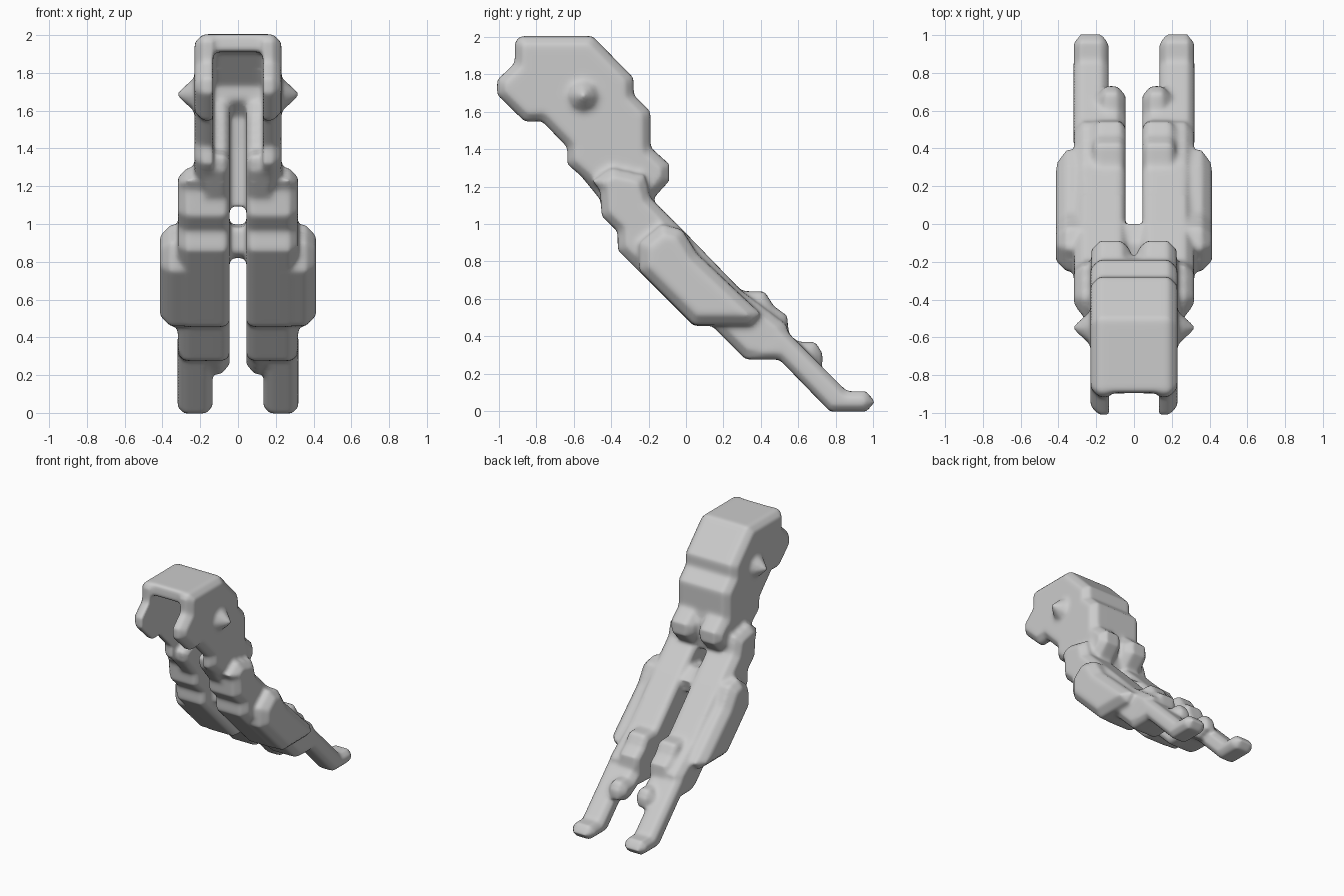
import bpy, bmesh, math
from mathutils import Matrix

parts = []


def add_part(name, bm):
    bmesh.ops.recalc_face_normals(bm, faces=bm.faces)
    me = bpy.data.meshes.new(name)
    bm.to_mesh(me)
    bm.free()
    ob = bpy.data.objects.new(name, me)
    bpy.context.collection.objects.link(ob)
    parts.append(ob)


def slab(name, x0, x1, profile, inner=0.0, outer=0.035):
    """Extrude a (y, z) profile from x0 to x1, rounding either cap rim."""
    bm = bmesh.new()
    rings = [[bm.verts.new((x, y, z)) for y, z in profile] for x in (x0, x1)]
    n = len(profile)
    for r in rings:
        bm.faces.new(r)
    for i in range(n):
        j = (i + 1) % n
        bm.faces.new((rings[0][i], rings[0][j], rings[1][j], rings[1][i]))
    bmesh.ops.recalc_face_normals(bm, faces=bm.faces)
    for x, amount in ((x0, inner), (x1, outer)):
        if amount:
            rim = [e for e in bm.edges if all(abs(v.co.x - x) < 1e-5 for v in e.verts)]
            bmesh.ops.bevel(bm, geom=rim, offset=amount, segments=1,
                            profile=0.5, affect='EDGES', clamp_overlap=True)
    add_part(name, bm)


# Hood: cheek wall, then the roof and back that leave the front open
slab("hood_side", 0.132, 0.23, [
    (-0.89, 2.005), (-0.5, 2.005), (-0.28, 1.78), (-0.28, 1.69), (-0.19, 1.6),
    (-0.19, 1.41), (-0.15, 1.2), (-0.25, 1.1), (-0.45, 1.16), (-0.635, 1.32),
    (-0.635, 1.41), (-0.77, 1.55), (-0.86, 1.545), (-1.01, 1.69), (-1.01, 1.77),
    (-0.915, 1.86), (-0.915, 1.97)], outer=0.045)
slab("hood_roof_and_back", -0.02, 0.17, [
    (-0.89, 2.005), (-0.5, 2.005), (-0.28, 1.78), (-0.28, 1.69), (-0.19, 1.6),
    (-0.19, 1.41), (-0.17, 1.3), (-0.2, 1.1), (-0.27, 1.09), (-0.27, 1.4),
    (-0.28, 1.57), (-0.37, 1.66), (-0.37, 1.73), (-0.54, 1.91), (-0.9, 1.91)],
    outer=0)

# Lumps on the upper body
slab("inner_fold", 0.045, 0.17, [
    (-0.33, 1.7), (-0.44, 1.58), (-0.5, 1.4), (-0.59, 1.36), (-0.58, 1.28),
    (-0.45, 1.12), (-0.2, 1.15), (-0.25, 1.6)], inner=0.03, outer=0)
slab("lower_back_bump", 0.02, 0.225, [
    (-0.19, 1.41), (-0.09, 1.32), (-0.09, 1.23), (-0.19, 1.12), (-0.3, 1.2),
    (-0.3, 1.38)], inner=0.045, outer=0.045)
bm = bmesh.new()
bmesh.ops.create_cone(bm, cap_ends=True, segments=8, radius1=0.12, radius2=0.01,
                      depth=0.12,
                      matrix=Matrix.Translation((0.262, -0.55, 1.685))
                      @ Matrix.Rotation(math.pi / 2, 4, 'Y'))
add_part("side_point", bm)

# Legs
slab("crotch", -0.02, 0.1, [
    (-0.25, 0.85), (-0.25, 0.98), (-0.1, 1.0), (0.0, 0.93), (-0.03, 0.82),
    (-0.2, 0.82)], outer=0)
slab("thigh", 0.045, 0.318, [
    (-0.45, 1.04), (-0.46, 1.18), (-0.5, 1.23), (-0.4, 1.3), (-0.22, 1.26),
    (-0.19, 1.14), (0.0, 0.95), (0.3, 0.64), (0.54, 0.46),
    (0.54, 0.4), (0.5, 0.28), (0.32, 0.275), (0.14, 0.455),
    (0.04, 0.455), (-0.365, 0.86), (-0.365, 0.96)], inner=0.025, outer=0.055)
slab("inner_knee", 0.045, 0.22, [
    (0.25, 0.66), (0.32, 0.64), (0.42, 0.64), (0.47, 0.56), (0.54, 0.51),
    (0.55, 0.42), (0.4, 0.4)], inner=0.03, outer=0.04)
slab("outer_thigh", 0.2, 0.414, [
    (-0.25, 0.9), (-0.13, 1.0), (-0.02, 0.97), (0.06, 0.84), (0.4, 0.52),
    (0.35, 0.46), (0.04, 0.46), (-0.25, 0.75)], outer=0.075)
slab("calf_bump", 0.045, 0.19, [
    (0.4, 0.45), (0.55, 0.41), (0.6, 0.37), (0.69, 0.37), (0.73, 0.31),
    (0.73, 0.24), (0.62, 0.2), (0.45, 0.3)], inner=0.045, outer=0.04)
slab("shin_and_foot", 0.135, 0.32, [
    (0.32, 0.275), (0.5, 0.275), (0.77, -0.003), (0.965, -0.003), (1.01, 0.05),
    (0.965, 0.105), (0.86, 0.105), (0.5, 0.465)], inner=0.035, outer=0.035)

# Fuse the half, mirror it, and blend into one soft skin
bpy.ops.object.select_all(action='DESELECT')
for ob in parts:
    ob.select_set(True)
bpy.context.view_layer.objects.active = parts[0]
bpy.ops.object.join()
body = bpy.context.view_layer.objects.active
body.name = "hooded_body"
mirror = body.modifiers.new("mirror", 'MIRROR')
mirror.use_mirror_merge = False
skin = body.modifiers.new("skin", 'REMESH')
skin.mode = 'VOXEL'
skin.voxel_size = 0.015
skin.use_smooth_shade = True
soft = body.modifiers.new("soft", 'SMOOTH')
soft.factor = 0.5
soft.iterations = 7
